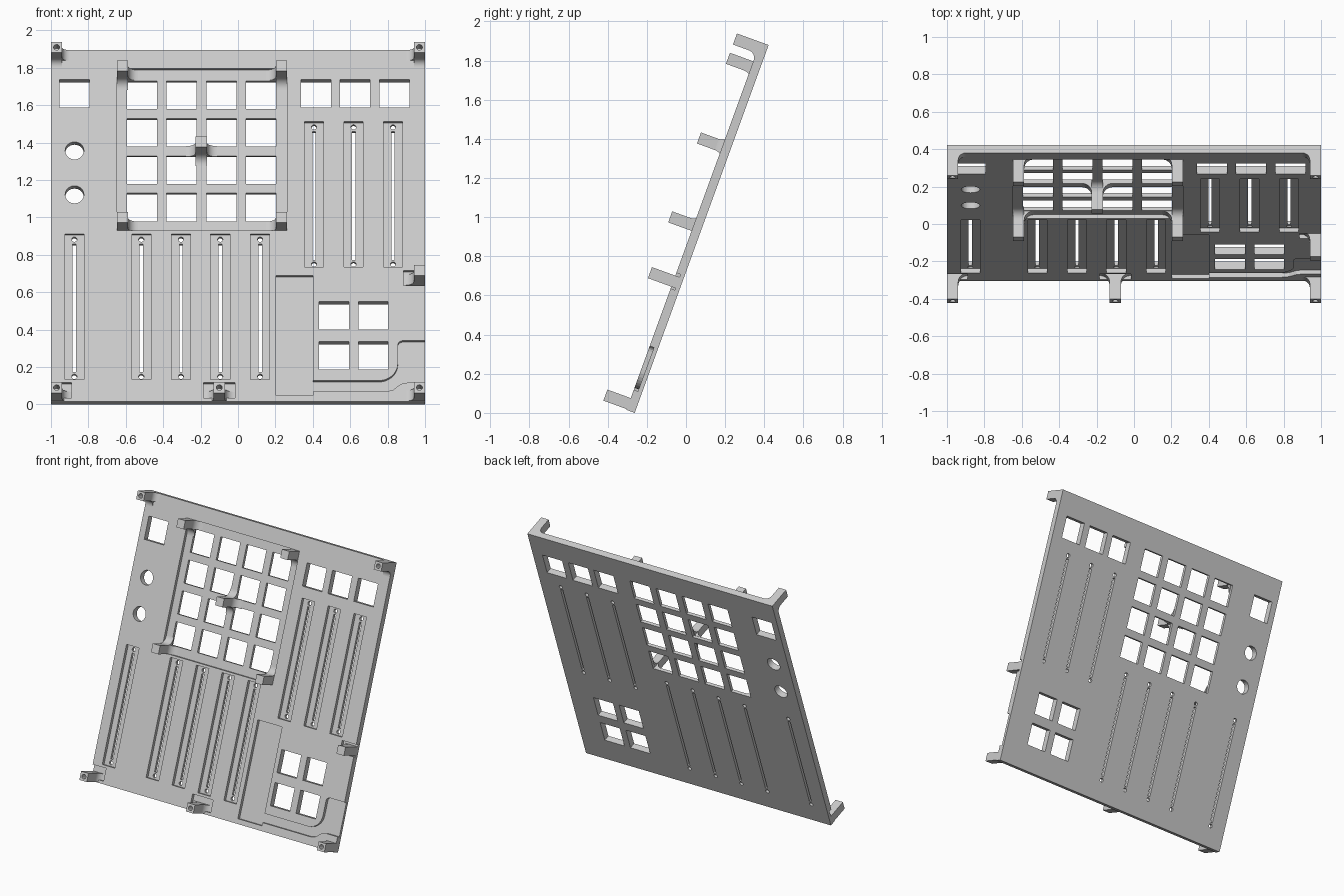
import bpy, bmesh, math
from mathutils import Matrix, Vector

if "Cube" in bpy.data.objects:
    bpy.data.objects.remove(bpy.data.objects["Cube"], do_unlink=True)

THICK, FLOOR, POST_H, POST = 0.045, 0.022, 0.172, 0.06
# Panel frame: x across, y up the slope, z out of the panel's front
PANEL = Matrix.Translation((0, -0.262, 0)) @ Matrix.Rotation(math.radians(70), 4, 'X')

grey = bpy.data.materials.new("light_grey")
grey.use_nodes = True
grey.diffuse_color = (0.6, 0.6, 0.6, 1)
grey.node_tree.nodes["Principled BSDF"].inputs["Base Color"].default_value = grey.diffuse_color


def rect(x0, x1, y0, y1):
    return [(x0, y0), (x1, y0), (x1, y1), (x0, y1)]


def square(x, y, h):
    return rect(x - h, x + h, y - h, y + h)


def arc(cx, cy, r, a0, a1, n):
    return [(cx + r * math.cos(math.radians(a0 + (a1 - a0) * i / n)),
             cy + r * math.sin(math.radians(a0 + (a1 - a0) * i / n))) for i in range(n + 1)]


def circle(x, y, r, n=24):
    return arc(x, y, r, 0, 360, n)[:-1]


def make(name, bm):
    bmesh.ops.recalc_face_normals(bm, faces=bm.faces[:])
    mesh = bpy.data.meshes.new(name)
    bm.to_mesh(mesh)
    bm.free()
    mesh.materials.append(grey)
    ob = bpy.data.objects.new(name, mesh)
    ob.matrix_world = PANEL
    bpy.context.collection.objects.link(ob)
    return ob


def sheet(name, outlines, z0, z1):
    """Filled slab; every outline after the first is a hole."""
    curve = bpy.data.curves.new(name + "_outline", 'CURVE')
    curve.dimensions, curve.fill_mode = '2D', 'BOTH'
    curve.extrude = (z1 - z0) / 2
    for points in outlines:
        spline = curve.splines.new('POLY')
        spline.points.add(len(points) - 1)
        for p, (x, y) in zip(spline.points, points):
            p.co = (x, y, 0, 1)
        spline.use_cyclic_u = True
    helper = bpy.data.objects.new(name + "_outline", curve)
    bpy.context.collection.objects.link(helper)
    bpy.context.view_layer.update()
    mesh = bpy.data.meshes.new_from_object(
        helper.evaluated_get(bpy.context.evaluated_depsgraph_get()))
    bm = bmesh.new()
    bm.from_mesh(mesh)
    bmesh.ops.remove_doubles(bm, verts=bm.verts[:], dist=0.0001)
    bmesh.ops.translate(bm, verts=bm.verts[:], vec=(0, 0, (z0 + z1) / 2))
    for f in bm.faces:
        f.smooth = False
    bpy.data.objects.remove(helper, do_unlink=True)
    bpy.data.meshes.remove(mesh)
    return make(name, bm)


# Openings
rows = [1.114 + 0.213 * i for i in range(4)]
keypad = [square(-0.514 + 0.2125 * i, y, 0.08) for i in range(4) for y in rows]
buttons = [square(x, rows[-1], 0.08) for x in (-0.874, 0.418, 0.626, 0.837)]
buttons += [square(x, y, 0.08) for x in (0.513, 0.723) for y in (0.262, 0.49)]
dials = [circle(-0.874, y, 0.05, 32) for y in (1.178, 1.428)]
slots = [(x, 0.541) for x in (-0.875, -0.517, -0.305, -0.095, 0.118)]
slots += [(x, 1.18) for x in (0.406, 0.618, 0.829)]
slits, recesses = [], []
for x, y in slots:
    slits.append(rect(x - 0.009, x + 0.009, y - 0.365, y + 0.365))
    slits += [circle(x, y + end, 0.014, 16) for end in (-0.39, 0.39)]
    recesses.append(rect(x - 0.051, x + 0.051, y - 0.414, y + 0.414))
recesses.append(rect(-0.647, 0.262, 0.973, 1.895))       # keypad pocket
recesses.append(rect(-0.184, -0.016, 0.02, 0.109))       # middle post seat

# Rear sheet of the panel
sheet("panel_back", [rect(-1, 1, 0, 2)] + keypad + buttons + dials + slits, 0, FLOOR)

# Front sheet, its edge running round the cable channel and the post seats
edge = [(-1, 0), (1, 0), (1, 0.109), (0.91, 0.109), (0.87, 0.1), (0.83, 0.067), (0.79, 0.057),
        (0.401, 0.057), (0.401, 0.035), (0.203, 0.035), (0.203, 0.717), (0.401, 0.717), (0.401, 0.12)]
edge += arc(0.755, 0.22, 0.1, -90, 0, 8)
edge += arc(0.88, 0.322, 0.025, 180, 90, 4)
edge += [(1, 0.347), (1, 0.66), (0.885, 0.66), (0.885, 0.745), (1, 0.745), (1, 2), (-1, 2),
         (-1, 0.109), (-0.89, 0.109), (-0.89, 0.02), (-1, 0.02)]
sheet("panel_front", [edge] + recesses + buttons + dials, FLOOR, THICK)


def fillet(bm, x, y, dx, dy, floor, r):
    """Concave brace from the post's side down to the panel."""
    h = POST / 2
    base = floor - 0.004
    profile = [(h, base), (h + r, base)] + [(h + a, floor + b) for a, b in arc(r, r, r, -90, -180, 8)]
    out, side = Vector((dx, dy, 0)), Vector((-dy, dx, 0))
    mid = Vector((x, y, 0))
    ends = [[bm.verts.new(mid + out * a + side * s + Vector((0, 0, b))) for a, b in profile]
            for s in (-h, h)]
    bm.faces.new(ends[0])
    bm.faces.new(ends[1])
    for i in range(len(profile)):
        bm.faces.new((ends[0][i - 1], ends[0][i], ends[1][i], ends[1][i - 1]))


def post(name, x, y, braces, bored=False, floor=FLOOR, r=0.053):
    body = [square(x, y, POST / 2)]
    if bored:                                            # screw hole in the tip
        tip = POST_H - 0.06
        sheet(name + "_tip", body + [circle(x, y, 0.016, 16)], tip, POST_H)
        sheet(name, body, FLOOR - 0.004, tip)
    else:
        sheet(name, body, FLOOR - 0.004, POST_H)
    bm = bmesh.new()
    for dx, dy in braces:
        fillet(bm, x, y, dx, dy, floor, r)
    brace = make(name + "_brace", bm)
    bpy.ops.object.select_all(action='DESELECT')
    bpy.context.view_layer.objects.active = brace
    brace.select_set(True)
    bpy.ops.object.shade_smooth_by_angle(angle=math.radians(30))


L, R, U, D = (-1, 0), (1, 0), (0, 1), (0, -1)

# Posts at the panel's edges
for side, label, inward in ((-1, "right", R), (1, "left", L)):
    post("top_post_" + label, side * 0.97, 1.97, [inward, D], True, THICK, 0.04)
post("bottom_post_right", -0.97, 0.034, [R], True)
post("bottom_post_left", 0.97, 0.034, [L], True, THICK, 0.04)
post("bottom_post_middle", -0.1, 0.034, [L, R], True)
post("side_post", 0.97, 0.7, [L])

# Posts around the keypad
for x, label, inward in ((-0.617, "right", R), (0.232, "left", L)):
    post("keypad_top_post_" + label, x, 1.865, [inward, D])
    post("keypad_bottom_post_" + label, x, 1.003, [inward, U])
post("keypad_middle_post", -0.196, 1.432, [L, R, U, D])
